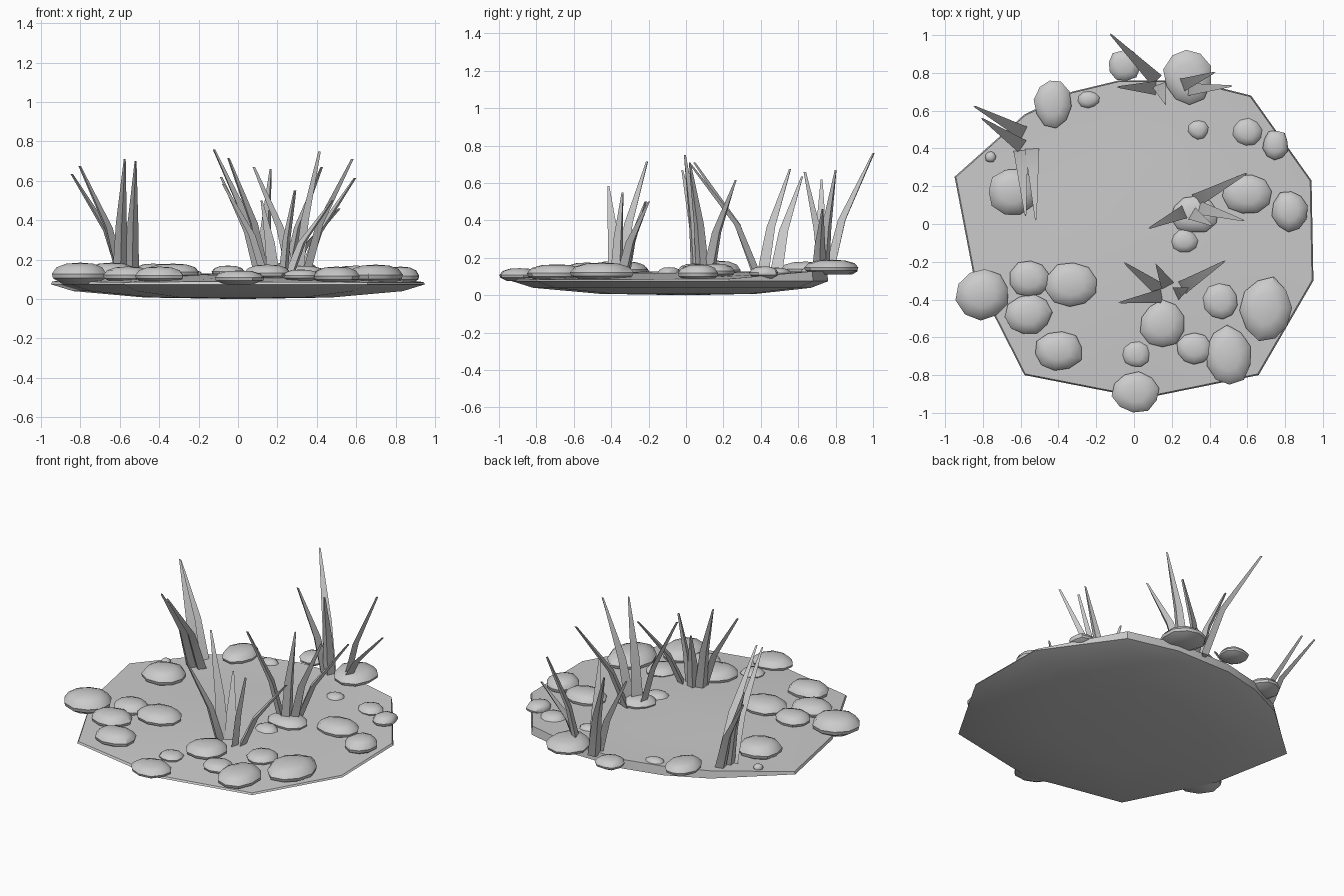
import bpy, bmesh, math, random
from mathutils import Vector

if "Cube" in bpy.data.objects:
    bpy.data.objects.remove(bpy.data.objects["Cube"])

random.seed(4)
grey = bpy.data.materials.new("stone_grey")
grey.diffuse_color = (0.6, 0.6, 0.6, 1)
grey.use_nodes = True
grey.node_tree.nodes["Principled BSDF"].inputs["Base Color"].default_value = grey.diffuse_color


def finish(bm, name, angle):
    bmesh.ops.recalc_face_normals(bm, faces=bm.faces)
    me = bpy.data.meshes.new(name)
    bm.to_mesh(me)
    bm.free()
    me.materials.append(grey)
    ob = bpy.data.objects.new(name, me)
    bpy.context.collection.objects.link(ob)
    bpy.ops.object.select_all(action='DESELECT')
    ob.select_set(True)
    bpy.context.view_layer.objects.active = ob
    bpy.ops.object.shade_smooth_by_angle(angle=math.radians(angle))
    return ob


def loft(bm, rings, start=None, end=None):
    """Skin rings of points; start / end are optional apex points."""
    vs = [[bm.verts.new(p) for p in r] for r in rings]
    n = len(vs[0])
    for a, b in zip(vs, vs[1:]):
        for i in range(n):
            j = (i + 1) % n
            bm.faces.new((a[i], a[j], b[j], b[i]))
    for ring, apex in ((vs[0], start), (vs[-1], end)):
        if apex is None:
            bm.faces.new(ring)
        else:
            c = bm.verts.new(apex)
            for i in range(n):
                bm.faces.new((ring[i], ring[(i + 1) % n], c))


# ground slab: shallow dish underneath, slightly domed top that is higher at the back
outline = [(-.95, .25), (-.85, -.27), (-.58, -.80), (-.12, -.89), (.02, -.93), (.66, -.80),
           (.95, -.30), (.94, .23), (.62, .68), (.30, .76), (-.08, .76), (-.33, .70), (-.58, .58)]


def top_z(x, y):
    back = max(0, min(1, (y - .2) / .5))
    r = min(1, math.hypot(x, y) / .94)
    return .13 - .045 * r ** 2 * (1 - back)


def ring(s, zf):
    return [(x * s, y * s, zf(x * s, y * s)) for x, y in outline]


bm = bmesh.new()
loft(bm, [ring(.5, lambda x, y: .008), ring(.88, lambda x, y: .04),
          ring(1, lambda x, y: .075), ring(.992, top_z),
          ring(.8, top_z), ring(.45, top_z)], (0, 0, 0), (0, 0, .132))
finish(bm, "ground_slab", 30)

# rocks: x, y, half width, half depth, top height
rocks = [(-.80, -.37, .145, .14, .185), (-.55, -.29, .11, .10, .165), (-.56, -.48, .125, .11, .165),
         (-.33, -.32, .14, .12, .18), (-.40, -.67, .13, .11, .165), (.01, -.89, .13, .11, .145),
         (.01, -.69, .075, .07, .135), (.15, -.53, .12, .125, .175), (.32, -.66, .095, .09, .15),
         (.50, -.70, .13, .16, .165), (.70, -.45, .14, .17, .175), (.46, -.41, .095, .10, .15),
         (.825, .07, .095, .11, .165), (.60, .16, .13, .11, .17), (.32, .05, .125, .10, .17),
         (.265, -.09, .075, .065, .15), (.75, .42, .07, .08, .155), (.60, .485, .08, .075, .148),
         (.34, .50, .06, .055, .145), (.285, .78, .13, .15, .19), (-.05, .84, .09, .085, .17),
         (-.24, .66, .065, .05, .15), (-.43, .64, .10, .13, .18), (-.64, .17, .135, .125, .185),
         (-.76, .355, .03, .03, .13)]
bm = bmesh.new()
for x, y, rx, ry, top in rocks:
    n, turn = 10, random.random()
    wob = [random.uniform(.92, 1.04) for _ in range(n)]
    low = max(.075, top_z(x, y) - .02)
    if top < .152 and y > -.8:
        low = .09
    h = top - low
    rings = []
    for s, t in ((.6, 0), (.96, .28), (1, .48), (.84, .78), (.5, .95)):
        rings.append([(x + rx * s * wob[i] * math.cos(turn + i * math.tau / n),
                       y + ry * s * wob[i] * math.sin(turn + i * math.tau / n),
                       low + h * t) for i in range(n)])
    loft(bm, rings, (x, y, low), (x, y, top))
finish(bm, "rocks", 40)


# grass: tapered three-sided blades, each bent once and leaning to its tip
def blade(bm, base, tip):
    a, b = Vector((*base, .11)), Vector(tip)
    lean = Vector((b.x - a.x, b.y - a.y, 0))
    mid = a + lean * .3
    mid.z = a.z + (b.z - a.z) * .45
    out = lean.normalized()
    side = Vector((-out.y, out.x, 0))
    rings = []
    for c, w, t in ((a, .038, .035), (mid, .028, .03), (b, .005, .012)):
        rings.append([c + side * w, c - side * w, c + out * t])
    loft(bm, rings)


clumps = {
    "left_grass": [((-.58, .48), (-.84, .62, .635)), ((-.59, .41), (-.80, .555, .675)),
                   ((-.60, .39), (-.575, .05, .71)), ((-.54, .40), (-.52, .03, .70))],
    "back_grass": [((.12, .76), (-.12, 1.0, .76)), ((.12, .72), (-.08, .725, .62)),
                   ((.13, .74), (.165, .64, .66)), ((.24, .73), (.42, .80, .67)),
                   ((.25, .71), (.51, .73, .46))],
    "middle_grass": [((.32, .12), (.59, .265, .615)), ((.28, .07), (.085, -.02, .67)),
                     ((.33, .09), (.575, .02, .71)), ((.30, .06), (.41, -.005, .75))],
    "front_grass": [((.14, -.35), (-.045, -.21, .715)), ((.25, -.34), (.475, -.20, .50)),
                    ((.18, -.33), (.12, -.22, .50)), ((.15, -.38), (-.07, -.415, .585)),
                    ((.22, -.37), (.285, -.34, .55))],
}
for name, blades in clumps.items():
    bm = bmesh.new()
    for base, tip in blades:
        blade(bm, base, tip)
    finish(bm, name, 30)
